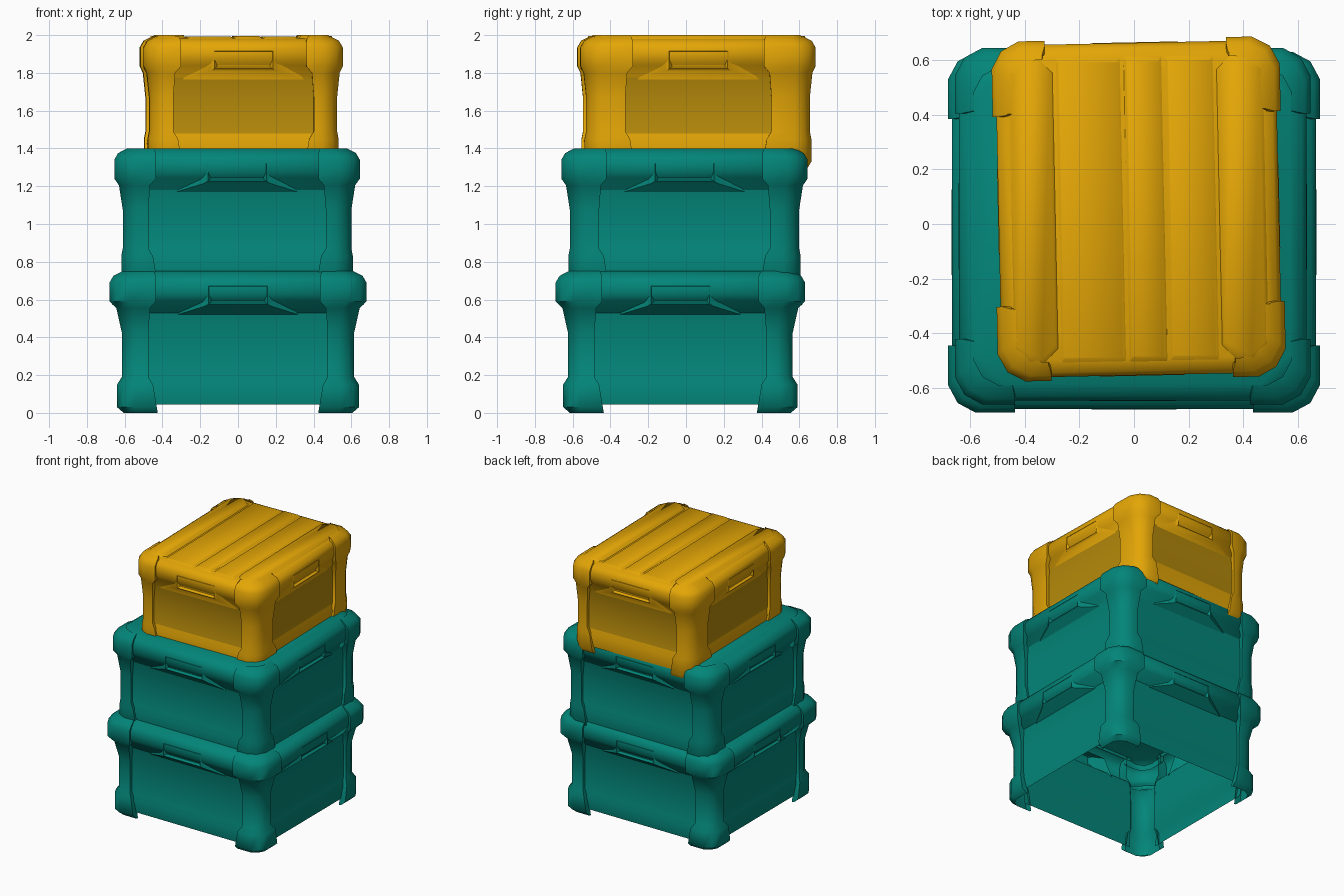
import bpy, bmesh, math

if "Cube" in bpy.data.objects:
    bpy.data.objects.remove(bpy.data.objects["Cube"])


def material(name, rgb):
    m = bpy.data.materials.new(name)
    m.diffuse_color = (*rgb, 1)
    m.use_nodes = True
    m.node_tree.nodes["Principled BSDF"].inputs["Base Color"].default_value = m.diffuse_color
    return m


TEAL = material("teal plastic", (0.001, 0.235, 0.19))
YELLOW = material("yellow plastic", (0.77, 0.38, 0.002))
OCHRE = material("dark yellow panel", (0.46, 0.25, 0.003))


def octagon(x0, x1, y0, y1, c, z):
    """Chamfered rectangle ring."""
    return [(x0 + c, y0, z), (x1 - c, y0, z), (x1, y0 + c, z), (x1, y1 - c, z),
            (x1 - c, y1, z), (x0 + c, y1, z), (x0, y1 - c, z), (x0, y0 + c, z)]


def loft(bm, rings, closed=True, cap_end=False):
    """Skin a series of rings or open strips; returns the faces."""
    vs = [[bm.verts.new(p) for p in r] for r in rings]
    n = len(vs[0])
    fs = []
    for a, b in zip(vs, vs[1:]):
        for i in range(n if closed else n - 1):
            j = (i + 1) % n
            fs.append(bm.faces.new((a[i], a[j], b[j], b[i])))
    if cap_end:
        fs.append(bm.faces.new(vs[-1]))
    return fs


def finish(name, bm, mats, loc, rot, angle=50):
    me = bpy.data.meshes.new(name)
    bm.to_mesh(me)
    bm.free()
    for m in mats:
        me.materials.append(m)
    ob = bpy.data.objects.new(name, me)
    bpy.context.collection.objects.link(ob)
    ob.location = (*loc, 0)
    ob.rotation_euler.z = math.radians(rot)
    bpy.ops.object.select_all(action='DESELECT')
    ob.select_set(True)
    bpy.context.view_layer.objects.active = ob
    bpy.ops.object.shade_smooth_by_angle(angle=math.radians(angle))


def crate(name, loc, hx, hy, z0, z1, mat, panel_mat, body, post_x, post_y,
          rot=0.0, planks=False):
    """body: inset of the posts from the rim; post_x, post_y: inner post edges."""
    def ring(inset, z, c=0.11):
        return octagon(-hx + inset, hx - inset, -hy + inset, hy - inset, c, z)

    def side(k, points):
        """Turn (x, depth inset, z) points of the front onto side k."""
        ca, sa = round(math.cos(k * math.pi / 2)), round(math.sin(k * math.pi / 2))
        h = hy if k % 2 == 0 else hx
        return [(x * ca - (d - h) * sa, x * sa + (d - h) * ca, z) for x, d, z in points]

    # thin open-bottomed walls: lower rail, slightly recessed panels
    bm = bmesh.new()
    for k in range(4):
        w = hx - post_x + 0.003 if k % 2 == 0 else hy - post_y + 0.003
        prof = [(body + 0.015, z0 + 0.045), (body + 0.005, z0 + 0.14),
                (body + 0.022, z0 + 0.18), (body + 0.022, z1 - 0.22),
                (body + 0.01, z1 - 0.19)]
        fs = loft(bm, [side(k, [(-w, d, z), (w, d, z)]) for d, z in prof], closed=False)
        fs[2].material_index = 1
    finish(name + "_walls", bm, [mat, panel_mat], loc, rot, 35)

    # hollow lid with a rounded rim
    top = z1 - 0.016 if planks else z1 - 0.004
    bm = bmesh.new()
    loft(bm, [ring(body + 0.02, z1 - 0.225), ring(0.03, z1 - 0.16),
              ring(0.014, z1 - 0.13), ring(0.014, z1 - 0.07),
              ring(0.03, z1 - 0.035), ring(0.075, top)], cap_end=True)
    finish(name + "_lid", bm, [mat], loc, rot)

    # hollow corner posts with bulging feet and caps: height, outer, inner shift, chamfer
    foot = min(0.04, body - 0.008)
    prof = [(z0, body + 0.01, 0.05, 0.07), (z0 + 0.03, foot, 0.045, 0.09),
            (z0 + 0.15, foot, 0.025, 0.09), (z0 + 0.19, body, 0, 0.08),
            (z1 - 0.33, body, 0, 0.08), (z1 - 0.2, body * 0.55, 0.01, 0.09),
            (z1 - 0.165, 0, 0.04, 0.1), (z1 - 0.065, 0, 0.04, 0.1),
            (z1 - 0.03, 0.02, 0.04, 0.1), (z1 - 0.004, 0.07, 0.03, 0.09)]
    bm = bmesh.new()
    for sx in (-1, 1):
        for sy in (-1, 1):
            rings = []
            for z, o, s, c in prof:
                x, y = hx - o, hy - o
                a, b = hx - post_x - s, hy - post_y - s
                k, d = 0.35 * c, body + 0.024 - o
                r = [(x - d, b), (x, b), (x, y - c), (x - k, y - k),
                     (x - c, y), (a, y), (a, y - d)]
                r = [(sx * p, sy * q, z) for p, q in r]
                rings.append(r if sx * sy > 0 else r[::-1])
            loft(bm, rings, closed=False)
    finish(name + "_corner_posts", bm, [mat], loc, rot)

    # sloping handle housings on four sides, each with a shallow grip recess
    bm = bmesh.new()
    for k in range(4):
        def rect(w, inset, za, zb, wt=None):
            wt = wt or w
            return side(k, [(-w, inset, z1 - za), (w, inset, z1 - za),
                            (wt, inset, z1 - zb), (-wt, inset, z1 - zb)])

        loft(bm, [rect(0.32, body + 0.02, 0.235, 0.09, 0.24),
                  rect(0.175, 0.025, 0.19, 0.075),
                  rect(0.155, 0.012, 0.178, 0.085), rect(0.14, 0.03, 0.168, 0.09)],
             cap_end=True)
    finish(name + "_handles", bm, [mat], loc, rot, 40)

    # low plank ridges on the lid
    if planks:
        bm = bmesh.new()
        edges = [-hx + 0.06, -0.3, -0.05, 0.1, 0.29, hx - 0.06]
        for i, (a, b) in enumerate(zip(edges, edges[1:])):
            zt = z1 - (0.0, 0.008, 0.004, 0.008, 0.0)[i]
            e = hy - 0.06
            c = 0.05 if i in (0, 4) else 0.005
            loft(bm, [octagon(a, b, -e, e, c, z1 - 0.025),
                      octagon(a + 0.015, b - 0.015, -e + 0.02, e - 0.02, c, zt)],
                 cap_end=True)
        finish(name + "_lid_planks", bm, [mat], loc, rot)


crate("bottom_crate", (0, -0.03), 0.68, 0.66, 0.0, 0.755, TEAL, TEAL, 0.065, 0.205, 0.205)
crate("middle_crate", (-0.005, -0.008), 0.65, 0.652, 0.68, 1.405, TEAL, TEAL,
      0.045, 0.18, 0.2)
crate("top_crate", (0.017, 0.055), 0.527, 0.622, 1.30, 2.0, YELLOW, OCHRE,
      0.03, 0.155, 0.235, 1.2, True)
